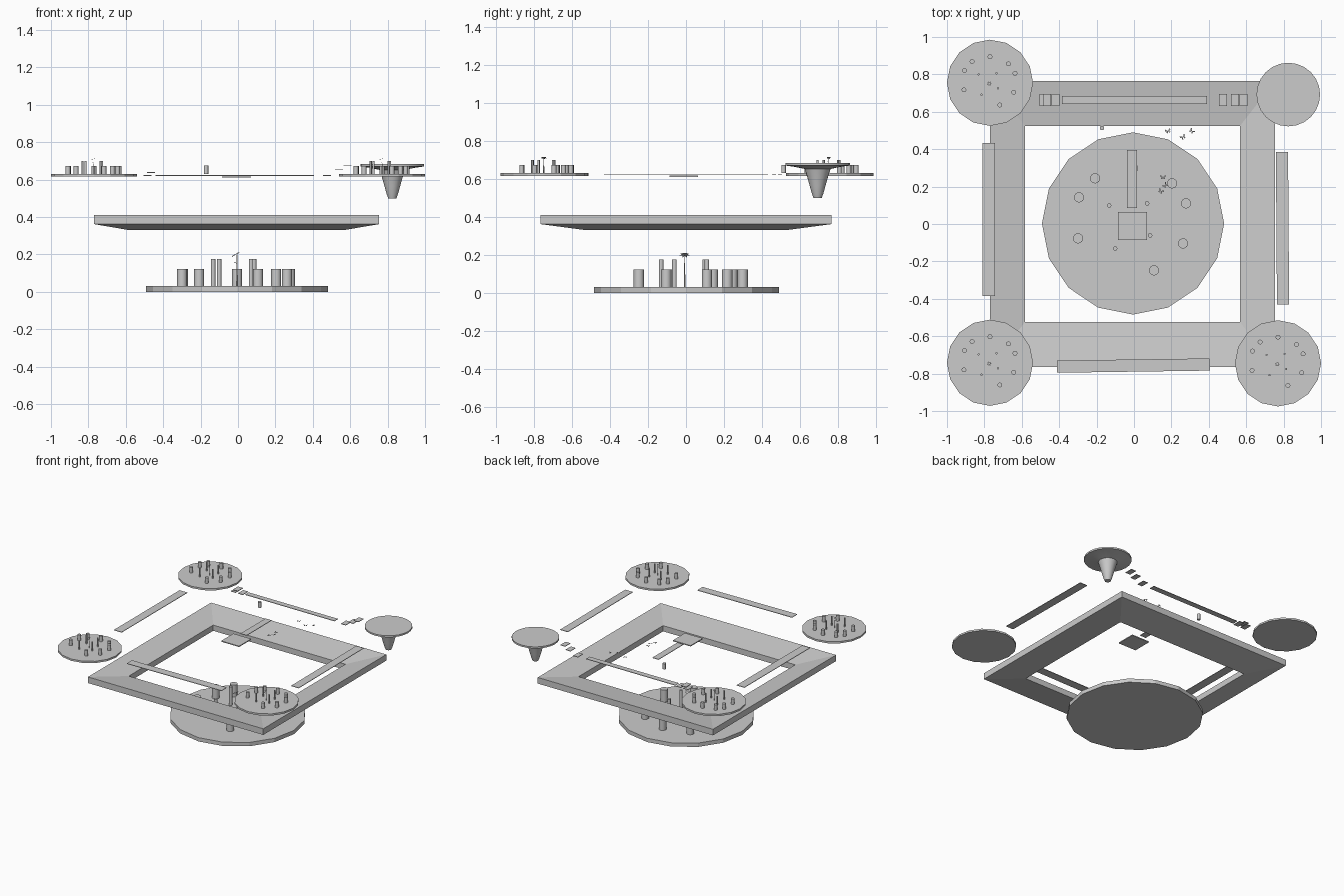
import bpy, bmesh, math
from mathutils import Matrix, Vector

if "Cube" in bpy.data.objects:
    bpy.data.objects.remove(bpy.data.objects["Cube"])


def finish(bm, name):
    bmesh.ops.recalc_face_normals(bm, faces=bm.faces[:])
    me = bpy.data.meshes.new(name)
    bm.to_mesh(me)
    bm.free()
    ob = bpy.data.objects.new(name, me)
    bpy.context.collection.objects.link(ob)
    return ob


def lathe(bm, profile, sides, centre=(0, 0)):
    """Closed solid of revolution from (radius, z) pairs."""
    rings = []
    for r, z in profile:
        rings.append([bm.verts.new((centre[0] + r * math.cos(2 * math.pi * i / sides),
                                    centre[1] + r * math.sin(2 * math.pi * i / sides), z))
                      for i in range(sides)])
    for a, b in zip(rings, rings[1:]):
        for i in range(sides):
            j = (i + 1) % sides
            bm.faces.new((a[i], a[j], b[j], b[i]))
    bm.faces.new(rings[0])
    bm.faces.new(rings[-1])


def slab(name, x, y, z, sx, sy, t=0.004, turn=0):
    bm = bmesh.new()
    bmesh.ops.create_cube(bm, size=1, matrix=Matrix.Translation((x, y, z))
                          @ Matrix.Rotation(math.radians(turn), 4, 'Z')
                          @ Matrix.Diagonal((sx, sy, t, 1)))
    return finish(bm, name)


def place(ob, loc, s):
    ob.location = loc
    ob.scale = (s, s, s)


SHORT = [(-.203, .241), (-.289, .139), (-.294, -.08), (.209, .214), (.283, .107),
         (.267, -.107), (.112, -.251), (0, .295)]
TALL = [(-.128, .096), (.075, .107), (.091, -.064), (-.096, -.134)]


def island(tag, loc, s):
    # floor disc
    bm = bmesh.new()
    lathe(bm, [(.487, 0), (.487, .03)], 16)
    place(finish(bm, tag + "_floor"), loc, s)
    # ring of pillars
    bm = bmesh.new()
    for p in SHORT:
        lathe(bm, [(.027, .03), (.027, .122)], 16, p)
    for p in TALL:
        lathe(bm, [(.012, .03), (.012, .176)], 16, p)
    ob = finish(bm, tag + "_pillars")
    for poly in ob.data.polygons:
        poly.use_smooth = abs(poly.normal.z) < .5
    for e in ob.data.edges:
        a, b = (ob.data.vertices[i].co for i in e.vertices)
        e.use_edge_sharp = abs(a.z - b.z) < 1e-4
    place(ob, loc, s)
    # small tree: trunk, tilted crown of leaves, side leaf
    bm = bmesh.new()
    lathe(bm, [(.005, .03), (.003, .12), (.002, .2)], 6, (0, -.01))
    for i in range(7):
        a = 2 * math.pi * i / 7
        m = (Matrix.Translation((-.008, -.01, .2)) @ Matrix.Rotation(-.5, 4, 'Y')
             @ Matrix.Rotation(a, 4, 'Z'))
        bm.faces.new([bm.verts.new(m @ Vector(c)) for c in
                      ((0, 0, 0), (.015, -.007, .003), (.028, 0, -.003), (.015, .007, .003))])
    bm.faces.new([bm.verts.new(c) for c in
                  ((0, -.01, .15), (-.012, -.018, .155), (-.02, -.028, .16), (-.006, -.022, .156))])
    place(finish(bm, tag + "_tree"), loc, s)


# ground island and three floating copies
island("ground", (-.005, .003, 0), 1)
island("back_left", (-.77, .755, .616), .473)
island("front_left", (-.77, -.742, .616), .473)
island("front_right", (.77, -.745, .616), .473)

# square frame, sloping down to its opening
bm = bmesh.new()
loops = []
for x0, x1, y, z in ((-.77, .755, .765, .41), (-.583, .567, .525, .375),
                     (-.583, .567, .525, .33), (-.77, .755, .765, .362)):
    loops.append([bm.verts.new((px, py, z)) for px, py in
                  ((x0, -y), (x1, -y), (x1, y), (x0, y))])
for k in range(4):
    a, b = loops[k], loops[(k + 1) % 4]
    for i in range(4):
        j = (i + 1) % 4
        bm.faces.new((a[i], a[j], b[j], b[i]))
finish(bm, "square_frame")

# walkways between the islands
slab("left_walkway", -.777, .024, .622, .067, .816)
slab("right_walkway", .794, -.022, .622, .065, .816, turn=.4)
slab("front_walkway", -.003, -.757, .622, .065, .816, turn=90.8)
slab("back_walkway", .002, .663, .622, .775, .043)
slab("centre_platform", -.008, -.011, .614, .155, .15, .007)
slab("centre_walkway", -.011, .24, .621, .053, .31)

# stepping stones
for i, (x, z) in enumerate(((-.483, .622), (-.465, .638), (-.42, .622),
                            (.475, .622), (.54, .652), (.586, .677))):
    slab("stepping_stone_%d" % (i + 1), x, .662, z, .042, .064)

# back right island on a tapering root
bm = bmesh.new()
lathe(bm, [(.17, .683), (.17, .67), (.12, .663), (.068, .652), (.056, .615),
           (.042, .565), (.031, .525), (.022, .5)], 24, (.825, .692))
finish(bm, "rooted_island")
bpy.context.view_layer.objects.active = bpy.data.objects["rooted_island"]
bpy.data.objects["rooted_island"].select_set(True)
bpy.ops.object.shade_smooth_by_angle(angle=math.radians(30))

# lone pillar
bm = bmesh.new()
lathe(bm, [(.012, .63), (.012, .674)], 16, (-.171, .513))
finish(bm, "lone_pillar")

# butterflies: mirrored pairs of thin wings
for i, (x, y, turn) in enumerate(((.182, .497, 20), (.31, .497, -40), (.262, .465, 30),
                                  (.155, .25, 0), (.166, .208, 50), (.144, .176, -30))):
    bm = bmesh.new()
    for s in (-1, 1):
        for wing in (((0, .001), (.013, .013), (.015, .004), (.007, -.001)),
                     ((0, .001), (.007, -.001), (.011, -.007), (.005, -.012))):
            bm.faces.new([bm.verts.new((s * px, py, .1 * px)) for px, py in wing])
    ob = finish(bm, "butterfly_%d" % (i + 1))
    ob.location = (x, y, .621)
    ob.rotation_euler.z = math.radians(turn)
